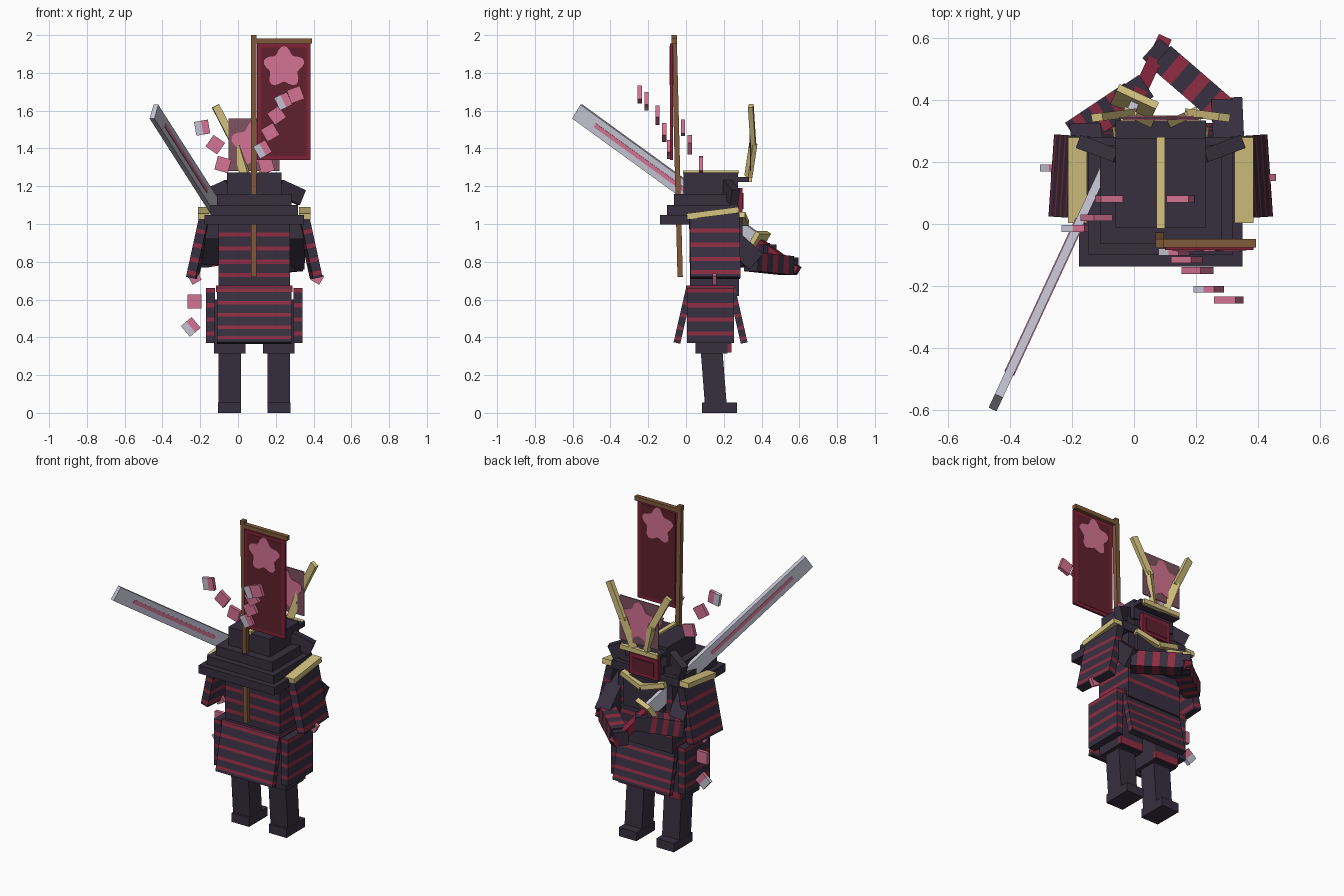
import bpy, bmesh, math
from mathutils import Vector, Matrix

if "Cube" in bpy.data.objects:
    bpy.data.objects.remove(bpy.data.objects["Cube"])


def material(name, rgb):
    lin = [(c / 255 / 12.92) if c < 11 else ((c / 255 + 0.055) / 1.055) ** 2.4 for c in rgb]
    m = bpy.data.materials.new(name)
    m.use_nodes = True
    m.diffuse_color = (*lin, 1)
    m.node_tree.nodes["Principled BSDF"].inputs["Base Color"].default_value = (*lin, 1)
    return m


DARK = material("dark plum", (55, 47, 63))
RED = material("crimson lacing", (142, 44, 66))
CLOTH = material("maroon cloth", (96, 32, 46))
EDGE = material("banner border", (128, 34, 56))
PINK = material("blossom pink", (212, 114, 146))
MAUVE = material("mauve plaque", (126, 82, 96))
GOLD = material("pale gold", (214, 196, 128))
WOOD = material("brown wood", (128, 90, 58))
STEEL = material("pale steel", (196, 196, 210))

C = 0.086            # centre line of the body
UP = Vector((0, 0, 1))


def finish(name, bm, mats, matrix=None):
    me = bpy.data.meshes.new(name)
    bm.to_mesh(me)
    bm.free()
    for m in mats:
        me.materials.append(m)
    ob = bpy.data.objects.new(name, me)
    if matrix is not None:
        ob.matrix_world = matrix
    bpy.context.collection.objects.link(ob)
    return ob


def beam(name, a, b, w, h, mat, bands=(), band_mat=None):
    """Box from a to b; w is its level width, h the other one; bands are cut along it."""
    a, b = Vector(a), Vector(b)
    d = (b - a).normalized()
    x = d.cross(UP)
    x = x.normalized() if x.length > 1e-4 else Vector((1, 0, 0))
    y = d.cross(x)
    length = (b - a).length
    bm = bmesh.new()
    bmesh.ops.create_cube(bm, size=1, matrix=Matrix.Diagonal((w, h, length, 1)))
    for cut in [c for band in bands for c in band]:
        if 0.001 < cut < 0.999:
            bmesh.ops.bisect_plane(bm, geom=bm.verts[:] + bm.edges[:] + bm.faces[:],
                                   plane_co=(0, 0, (cut - 0.5) * length), plane_no=(0, 0, 1))
    for f in bm.faces:
        t = f.calc_center_median().z / length + 0.5
        if abs(f.normal.z) < 0.5 and any(s < t < e for s, e in bands):
            f.material_index = 1
    rot = Matrix((x, y, d)).transposed().to_4x4()
    return finish(name, bm, [mat, band_mat or RED], Matrix.Translation((a + b) / 2) @ rot)


def box(name, x0, x1, y0, y1, z0, z1, mat, bands=(), band_mat=None):
    xm, ym = (x0 + x1) / 2, (y0 + y1) / 2
    return beam(name, (xm, ym, z0), (xm, ym, z1), x1 - x0, y1 - y0, mat, bands, band_mat)


def at_z(z0, z1, centres, half=0.011):
    """Band fractions for stripes at the given heights."""
    return [tuple(sorted(((z - half - z0) / (z1 - z0), (z + half - z0) / (z1 - z0)))) for z in centres]


def blossom(name, x, y, z, r, depth):
    """Five-petalled flat flower facing along y."""
    bm = bmesh.new()
    pts = []
    for i in range(40):
        t = math.tau * i / 40
        k = r * (0.84 + 0.16 * math.cos(5 * (t - math.pi / 2)))
        pts.append(bm.verts.new((x + k * math.cos(t), y - depth / 2, z + k * math.sin(t))))
    face = bm.faces.new(pts)
    new = bmesh.ops.extrude_face_region(bm, geom=[face])["geom"]
    bmesh.ops.translate(bm, vec=(0, depth, 0), verts=[v for v in new if isinstance(v, bmesh.types.BMVert)])
    bmesh.ops.recalc_face_normals(bm, faces=bm.faces[:])
    finish(name, bm, [PINK])


# Legs, feet, thighs, side armour, arms (both sides)
for s, side in ((-1, "right"), (1, "left")):
    def X(d):
        return C + s * d
    lx = X(0.13)
    box(side + "_foot", lx - 0.061, lx + 0.061, 0.085, 0.27, 0, 0.055, DARK)
    beam(side + "_leg", (lx, 0.158, 0.04), (lx, 0.13, 0.4), 0.12, 0.115, DARK)
    box(side + "_thigh", lx - 0.083, lx + 0.083, 0.05, 0.22, 0.315, 0.6, DARK)
    box(side + "_thigh_guard", lx - 0.083, lx + 0.083, 0.22, 0.24, 0.32, 0.5, DARK, [(0, 0.25)])
    beam(side + "_skirt_panel", (X(0.232), 0.13, 0.37), (X(0.232), 0.13, 0.66), 0.048, 0.25, DARK,
         at_z(0.37, 0.66, (0.42, 0.495, 0.57, 0.648))).name = side + "_skirt_panel"
    # shoulder plate with gold rim
    beam(side + "_shoulder_plate", (X(0.255), 0.15, 1.05), (X(0.328), 0.155, 0.715), 0.265, 0.05, DARK,
         at_z(1.05, 0.715, (0.96, 0.885, 0.81, 0.74)))
    beam(side + "_shoulder_rim", (X(0.268), 0.005, 1.04), (X(0.268), 0.28, 1.075), 0.062, 0.032, GOLD)
    box(side + "_shoulder", X(0.21) - 0.06, X(0.21) + 0.06, 0.09, 0.21, 0.92, 1.04, DARK)
    # cheek wing of the helmet
    beam(side + "_helmet_wing", (X(0.13), 0.215, 1.195), (X(0.25), 0.26, 1.14), 0.045, 0.085, DARK)
    # two-part horn and gold collar half
    beam(side + "_horn_base", (X(0.045), 0.33, 1.25), (X(0.1), 0.357, 1.43), 0.026, 0.045, GOLD)
    beam(side + "_horn_tip", (X(0.095), 0.357, 1.41), (X(0.205), 0.343, 1.625), 0.026, 0.04, GOLD)
    beam(side + "_collar", (X(0.0), 0.315, 1.005), (X(0.15), 0.295, 1.05), 0.035, 0.03, GOLD)

sleeve = [(0.12, 0.26), (0.42, 0.56), (0.72, 0.86)]
beam("left_upper_arm", (0.31, 0.15, 1.0), (0.30, 0.37, 0.80), 0.10, 0.11, DARK)
beam("left_forearm", (0.31, 0.345, 0.80), (0.09, 0.535, 0.78), 0.095, 0.1, DARK, sleeve)
beam("left_hand", (0.10, 0.525, 0.78), (0.055, 0.565, 0.78), 0.085, 0.085, DARK)
beam("right_upper_arm", (-0.135, 0.15, 1.0), (-0.155, 0.30, 0.82), 0.10, 0.11, DARK)
beam("right_forearm", (-0.19, 0.29, 0.82), (-0.01, 0.41, 0.85), 0.095, 0.1, DARK, sleeve)
beam("right_hand", (-0.02, 0.405, 0.85), (0.04, 0.445, 0.85), 0.085, 0.085, DARK)

# Torso, belt and skirt
box("torso", C - 0.19, C + 0.19, 0.02, 0.28, 0.62, 1.04, DARK,
    at_z(0.62, 1.04, (0.73, 0.80, 0.87, 0.945)))
box("chest_plate", C - 0.14, C + 0.14, 0.27, 0.30, 0.85, 1.05, DARK)
box("belt", C - 0.202, C + 0.202, 0.0, 0.26, 0.64, 0.675, DARK, [(0, 0.35), (0.65, 1)])
skirt_bands = at_z(0.37, 0.66, (0.395, 0.45, 0.515, 0.58, 0.645), 0.009)
beam("back_skirt", (C, -0.048, 0.37), (C, 0.018, 0.66), 0.395, 0.036, DARK, skirt_bands)
beam("front_skirt", (C, 0.308, 0.37), (C, 0.242, 0.66), 0.395, 0.036, DARK, skirt_bands)

# Head, mask, helmet and stepped neck guard
box("head", C - 0.12, C + 0.12, 0.04, 0.27, 1.0, 1.2, DARK)
box("mask", C - 0.1, C + 0.1, 0.26, 0.30, 1.06, 1.19, EDGE)
box("mask_inset", C - 0.075, C + 0.075, 0.298, 0.304, 1.08, 1.165, CLOTH)
box("helmet", C - 0.145, C + 0.145, -0.012, 0.275, 1.15, 1.272, DARK)
box("helmet_brim", C - 0.145, C + 0.145, 0.26, 0.333, 1.222, 1.25, DARK)
box("helmet_ridge", C - 0.014, C + 0.014, -0.015, 0.28, 1.268, 1.284, GOLD)
box("brow_band", C - 0.13, C + 0.13, 0.325, 0.35, 1.222, 1.25, GOLD)
for i, (half, back, front, z0, z1) in enumerate(((0.196, -0.063, 0.255, 1.1, 1.16),
                                                 (0.232, -0.1, 0.28, 1.048, 1.1),
                                                 (0.263, -0.137, 0.2, 0.997, 1.048))):
    box("neck_guard_%d" % (i + 1), C - half, C + half, back, front, z0, z1, DARK)

# Crest plaque
box("crest_plaque", C - 0.135, C + 0.135, 0.338, 0.344, 1.28, 1.558, MAUVE)
blossom("crest_blossom", C, 0.341, 1.42, 0.128, 0.012)

# Banner on its pole
beam("banner_pole", (0.083, -0.031, 0.72), (0.083, -0.063, 2.0), 0.028, 0.028, WOOD)
beam("banner_crossbar", (0.07, -0.062, 1.968), (0.392, -0.062, 1.968), 0.028, 0.026, WOOD)
box("banner_border", 0.1, 0.385, -0.084, -0.07, 1.34, 1.956, EDGE)
box("banner_field", 0.123, 0.362, -0.086, -0.068, 1.36, 1.935, CLOTH)
blossom("banner_blossom", 0.243, -0.077, 1.83, 0.112, 0.023)

# Long sword carried over the right shoulder
tip, end = Vector((-0.445, -0.575, 1.595)), Vector((0.095, 0.59, 0.75))


def along(t):
    return tip.lerp(end, t)


beam("sword_blade", tip, along(0.815), 0.028, 0.088, STEEL)
beam("sword_inlay", along(0.085), along(0.5), 0.034, 0.022, PINK)
beam("sword_guard", along(0.81), along(0.828), 0.14, 0.125, GOLD)
beam("sword_handle", along(0.828), end, 0.045, 0.05, EDGE, [(0.93, 1)], RED)

# Drifting petals: x, y, z, turn in degrees
petals = ((-0.19, -0.015, 1.51, 10), (-0.12, 0.02, 1.42, -35), (-0.08, 0.08, 1.315, -15),
          (0.305, -0.245, 1.685, 20), (0.24, -0.21, 1.65, 25), (0.205, -0.15, 1.575, 35),
          (0.17, -0.115, 1.485, 30), (0.13, -0.09, 1.395, 30), (0.15, 0.08, 1.31, 15),
          (-0.23, 0.16, 0.59, 0), (-0.25, 0.18, 0.455, 40), (-0.23, 0.15, 0.715, 30),
          (0.42, 0.15, 0.715, -30))
for i, (x, y, z, turn) in enumerate(petals):
    r = 0.027 if abs(z - 0.715) < 0.001 else 0.037
    pale = i in (0, 4, 7, 10)
    bm = bmesh.new()
    bmesh.ops.create_cube(bm, size=1, matrix=Matrix.Diagonal((2 * r, 0.022, 2 * r, 1)))
    # split each plate into a pink part and a pale part
    bmesh.ops.bisect_plane(bm, geom=bm.verts[:] + bm.edges[:] + bm.faces[:],
                           plane_co=(0, 0, 0), plane_no=(1, 0, 0))
    for f in bm.faces:
        if pale and f.calc_center_median().x < -0.001:
            f.material_index = 1
    finish("petal_%d" % (i + 1), bm, [PINK, STEEL],
           Matrix.Translation((x, y, z)) @ Matrix.Rotation(math.radians(-turn), 4, "Y"))
